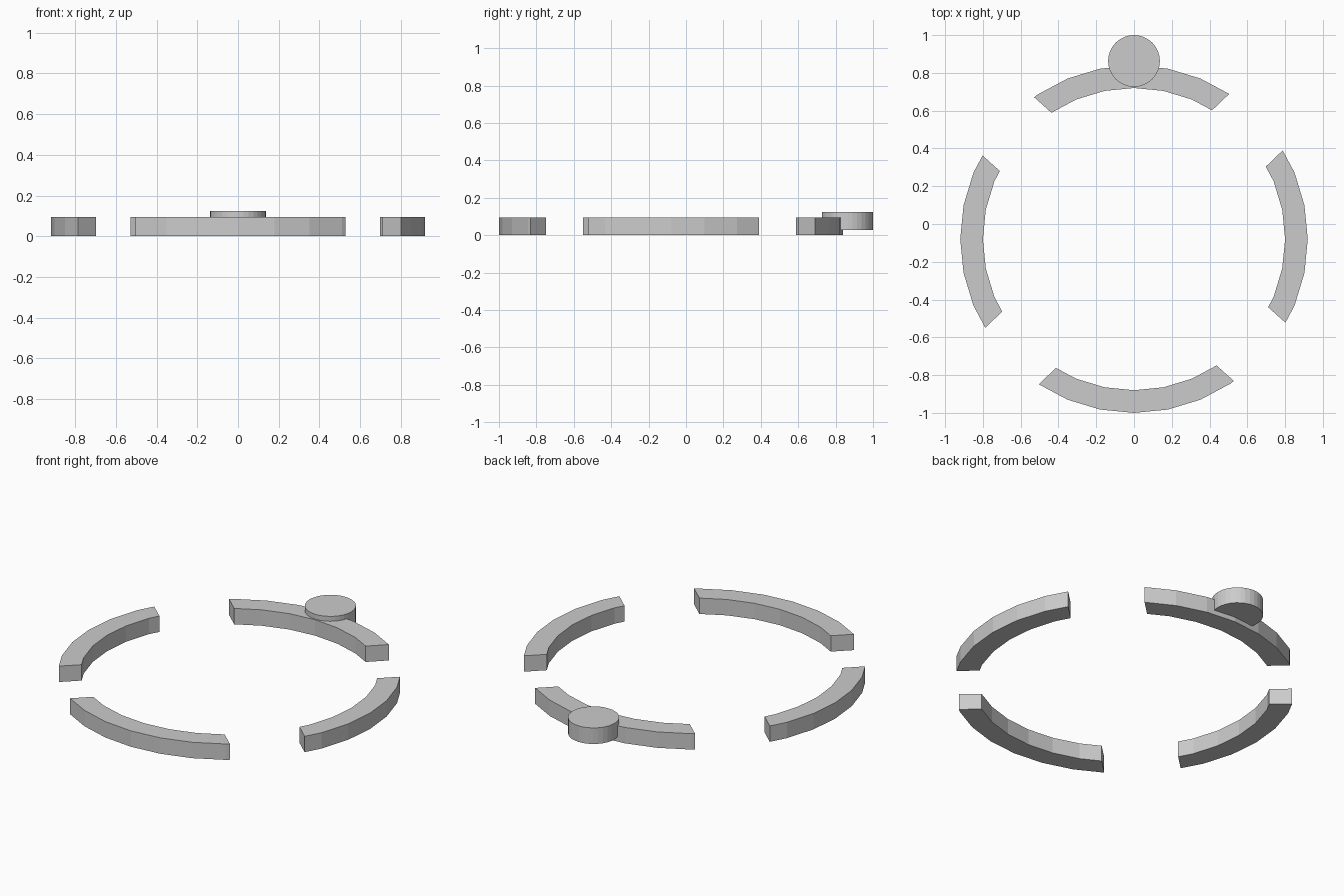
import bpy, bmesh, math
from mathutils import Vector

if "Cube" in bpy.data.objects:
    bpy.data.objects.remove(bpy.data.objects["Cube"])

CENTER = Vector((0, -0.08, 0))
R_IN, R_OUT, HEIGHT = 0.80, 0.92, 0.094
HALF_GAP = 0.206
SIDES = 32


def add_object(name, bm):
    bmesh.ops.recalc_face_normals(bm, faces=bm.faces)
    mesh = bpy.data.meshes.new(name)
    bm.to_mesh(mesh)
    bm.free()
    obj = bpy.data.objects.new(name, mesh)
    bpy.context.collection.objects.link(obj)
    return obj


def ring():
    bm = bmesh.new()
    loops = []
    for r, z in ((R_IN, 0), (R_OUT, 0), (R_OUT, HEIGHT), (R_IN, HEIGHT)):
        loops.append([bm.verts.new((r * math.cos(2 * math.pi * i / SIDES),
                                    r * math.sin(2 * math.pi * i / SIDES), z))
                      for i in range(SIDES)])
    for k in range(4):
        a, b = loops[k], loops[(k + 1) % 4]
        for i in range(SIDES):
            j = (i + 1) % SIDES
            bm.faces.new((a[i], a[j], b[j], b[i]))
    return bm


# Ring quarters, separated by two slightly twisted diagonal gaps
def arc(name, side_a, side_b):
    bm = ring()
    for angle, side in ((138.1, side_a), (43.8, side_b)):
        t = math.radians(angle)
        n = Vector((-math.sin(t), math.cos(t), 0)) * side
        bmesh.ops.bisect_plane(bm, geom=bm.verts[:] + bm.edges[:] + bm.faces[:],
                               plane_co=n * HALF_GAP, plane_no=n, clear_inner=True)
    bmesh.ops.holes_fill(bm, edges=[e for e in bm.edges if e.is_boundary], sides=0)
    obj = add_object(name, bm)
    obj.location = CENTER


arc("back_arc", -1, 1)
arc("front_arc", 1, -1)
arc("left_arc", 1, 1)
arc("right_arc", -1, -1)

# Round button overlapping the back arc
bm = bmesh.new()
bmesh.ops.create_cone(bm, cap_ends=True, segments=32, radius1=0.137,
                      radius2=0.137, depth=0.095)
button = add_object("round_button", bm)
button.location = (0, 0.863, 0.0755)
